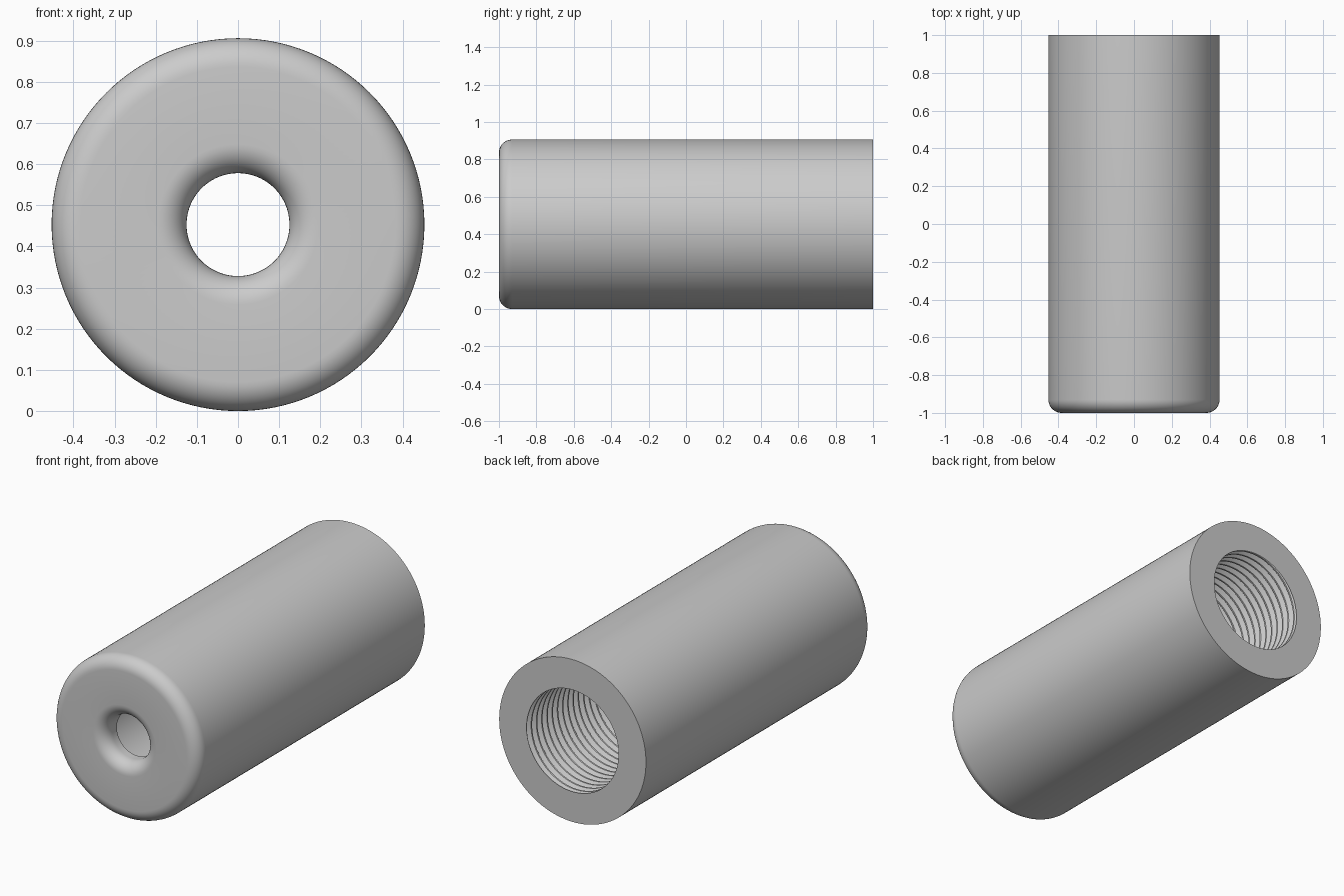
import bpy, bmesh
from math import pi, sin, cos
from mathutils import Vector

if "Cube" in bpy.data.objects:
    bpy.data.objects.remove(bpy.data.objects["Cube"], do_unlink=True)

R = 0.453            # outer radius, also the height of the axis
HOLE = 0.125         # small front hole
BORE, ROOT = 0.284, 0.31   # thread crest and thread root
WALL_Y = -0.89       # inside of the front wall
THREAD_Y = 0.1       # where the thread ends
PITCH = 0.046
SEGMENTS = 128

steel = bpy.data.materials.new("satin grey steel")
steel.use_nodes = True
colour = (0.6, 0.6, 0.6, 1)
steel.diffuse_color = colour
steel.node_tree.nodes["Principled BSDF"].inputs["Base Color"].default_value = colour


def arc(r, y, radius, start, end, steps=10):
    """Quarter-round points as (radius, y) pairs."""
    angles = [start + (end - start) * i / steps for i in range(steps + 1)]
    return [(r + radius * cos(a), y + radius * sin(a)) for a in angles]


def turned(name, profile, facing, lead=0.0, trim=None):
    """Turn a (radius, y) profile about the y axis, advancing by lead per turn."""
    bm = bmesh.new()
    verts = [bm.verts.new((r, y, 0)) for r, y in profile]
    edges = [bm.edges.new(pair) for pair in zip(verts, verts[1:])]
    bmesh.ops.spin(bm, geom=verts + edges, cent=(0, 0, 0), axis=(0, 1, 0),
                   dvec=(0, lead / SEGMENTS, 0), angle=2 * pi,
                   steps=SEGMENTS, use_merge=False)
    bmesh.ops.remove_doubles(bm, verts=bm.verts, dist=0.0001)
    # Trim the run-out of the thread at both ends
    for y, side in trim or ():
        bmesh.ops.bisect_plane(bm, geom=bm.verts[:] + bm.edges[:] + bm.faces[:],
                               plane_co=(0, y, 0), plane_no=(0, side, 0),
                               clear_outer=True)
    # Face the surface outward (1) or towards the axis (-1)
    bmesh.ops.recalc_face_normals(bm, faces=bm.faces)
    outward = 0
    for f in bm.faces:
        c = f.calc_center_median()
        outward += f.calc_area() * f.normal.dot(Vector((c.x, 0, c.z)))
    if outward * facing < 0:
        bmesh.ops.reverse_faces(bm, faces=bm.faces)
    mesh = bpy.data.meshes.new(name)
    bm.to_mesh(mesh)
    bm.free()
    mesh.materials.append(steel)
    obj = bpy.data.objects.new(name, mesh)
    obj.location.z = R
    bpy.context.collection.objects.link(obj)
    bpy.ops.object.select_all(action="DESELECT")
    obj.select_set(True)
    bpy.context.view_layer.objects.active = obj
    bpy.ops.object.shade_smooth_by_angle(angle=pi / 6)
    return obj


# Sleeve: smooth bore, front wall with rounded hole, rounded rim, flat back
profile = [(ROOT + 0.01, THREAD_Y), (BORE, THREAD_Y), (BORE, WALL_Y), (HOLE, WALL_Y)]
profile += arc(HOLE + 0.07, -0.93, 0.07, pi, 1.5 * pi)
profile += arc(R - 0.07, -0.93, 0.07, -pi / 2, 0)
profile += [(R, 1), (BORE, 1)]
turned("sleeve", profile, 1)

# Internal screw thread: flat crests with V grooves
teeth = []
count = int((1 - THREAD_Y) / PITCH) + 3
for i in range(count):
    y = THREAD_Y - 1.5 * PITCH + i * PITCH
    teeth += [(BORE, y), (BORE, y + 0.2 * PITCH), (ROOT, y + 0.6 * PITCH)]
turned("internal_thread", teeth, -1, PITCH, ((THREAD_Y, -1), (1, 1)))
